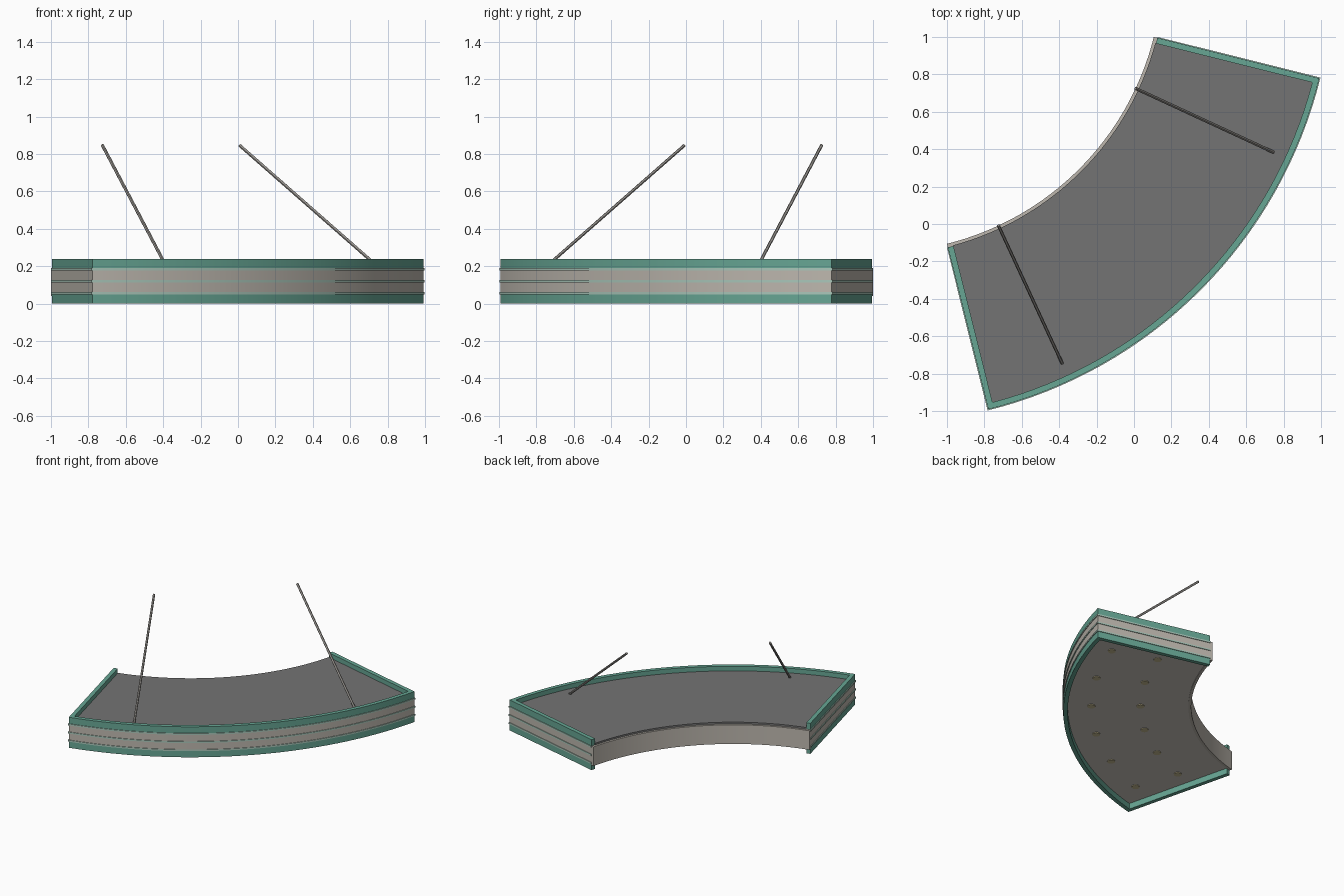
import bpy, bmesh, math
from mathutils import Vector

if "Cube" in bpy.data.objects:
    bpy.data.objects.remove(bpy.data.objects["Cube"])

CX, CY = -1.367, 1.367            # centre of the curve
R_IN, R_OUT = 1.538, 2.43
A0, A1 = math.radians(-76), math.radians(-14)
SEG = 32


def mat(name, c):
    m = bpy.data.materials.new(name)
    m.diffuse_color = (*c, 1)
    m.use_nodes = True
    m.node_tree.nodes["Principled BSDF"].inputs["Base Color"].default_value = m.diffuse_color
    return m


TEAL = mat("teal", (0.135, 0.38, 0.295))
PALE = mat("light teal", (0.40, 0.57, 0.49))
STONE = mat("light warm grey", (0.51, 0.475, 0.425))
FLOOR = mat("dark grey", (0.175, 0.175, 0.175))
UNDER = mat("underside grey", (0.59, 0.56, 0.52))
STEEL = mat("rod grey", (0.30, 0.285, 0.265))
LAMP = mat("lamp tan", (0.55, 0.48, 0.28))


def polar(r, a):
    return CX + r * math.cos(a), CY + r * math.sin(a)


def arc(r, a, b):
    return [polar(r, a + (b - a) * i / SEG) for i in range(SEG + 1)]


def extrude(name, outline, z0, z1, m):
    """Solid prism from a plan outline."""
    bm = bmesh.new()
    f = bm.faces.new([bm.verts.new((x, y, z0)) for x, y in outline])
    g = bmesh.ops.extrude_face_region(bm, geom=[f])
    for v in g["geom"]:
        if isinstance(v, bmesh.types.BMVert):
            v.co.z = z1
    bmesh.ops.recalc_face_normals(bm, faces=bm.faces)
    return finish(name, bm, m)


def finish(name, bm, m):
    me = bpy.data.meshes.new(name)
    bm.to_mesh(me)
    bm.free()
    ob = bpy.data.objects.new(name, me)
    bpy.context.collection.objects.link(ob)
    me.materials.append(m)
    bpy.context.view_layer.objects.active = ob
    ob.select_set(True)
    bpy.ops.object.shade_smooth_by_angle(angle=math.radians(30))
    ob.select_set(False)
    return ob


def sector(name, r0, r1, z0, z1, m, inset=0.0):
    """Curved slab, with its straight ends moved in by a constant distance."""
    d0, d1 = math.asin(inset / r0), math.asin(inset / r1)
    return extrude(name, arc(r0, A0 + d0, A1 - d0) + arc(r1, A1 - d1, A0 + d1),
                   z0, z1, m)


def u_wall(name, z0, z1, grow, m, width=0.031):
    """Wall running along one end, the outer curve and the other end."""
    ro, ri = R_OUT + grow, R_OUT - width

    def off(r, d):
        return math.asin(d / r)
    g0, g1 = off(R_IN, grow), off(ro, grow)
    w0, w1 = off(R_IN, width), off(ri, width)
    outer = [polar(R_IN, A0 - g0)] + arc(ro, A0 - g1, A1 + g1) + [polar(R_IN, A1 + g0)]
    inner = [polar(R_IN, A1 - w0)] + arc(ri, A1 - w1, A0 + w1) + [polar(R_IN, A0 + w0)]
    return extrude(name, outer + inner, z0, z1, m)


# layered fascia: teal rims, grey panels, thin raised trims
u_wall("lower_rim", 0.0, 0.050, 0.0, TEAL)
u_wall("lower_panel", 0.062, 0.114, 0.0, STONE)
u_wall("upper_panel", 0.126, 0.178, 0.0, STONE)
u_wall("upper_rim", 0.190, 0.24, 0.0, TEAL)
for i, z in enumerate((0.050, 0.114, 0.178)):
    u_wall(f"trim_{i + 1}", z, z + 0.012, 0.005, PALE)

# slab with a lighter underside, and wall along the inner curve
slab = sector("floor_slab", R_IN - 0.004, R_OUT - 0.028, 0.045, 0.204, FLOOR, 0.028)
slab.data.materials.append(UNDER)
for p in slab.data.polygons:
    if p.normal.z < -0.5:
        p.material_index = 1
sector("inner_wall", R_IN - 0.02, R_IN, 0.04, 0.190, STONE)


def cylinder(name, a, b, r, m, sides=12):
    a, b = Vector(a), Vector(b)
    bm = bmesh.new()
    bmesh.ops.create_cone(bm, cap_ends=True, segments=sides, radius1=r,
                          radius2=r, depth=(b - a).length)
    bm.transform((b - a).to_track_quat('Z', 'Y').to_matrix().to_4x4())
    bmesh.ops.translate(bm, verts=bm.verts, vec=(a + b) / 2)
    return finish(name, bm, m)


# suspension rods, mirrored across the diagonal
top, foot = (0.008, 0.725, 0.847), (0.745, 0.384, 0.20)
cylinder("right_rod", foot, top, 0.0085, STEEL)
cylinder("left_rod", (-foot[1], -foot[0], foot[2]),
         (-top[1], -top[0], top[2]), 0.0085, STEEL)

# two rows of round lamps under the slab
for row, r in enumerate((1.88, 2.23)):
    for i in range(6):
        x, y = polar(r, A0 + (A1 - A0) * (i + 0.5) / 6)
        cylinder(f"lamp_{row + 1}_{i + 1}", (x, y, 0.04), (x, y, 0.06), 0.028, LAMP, 20)
